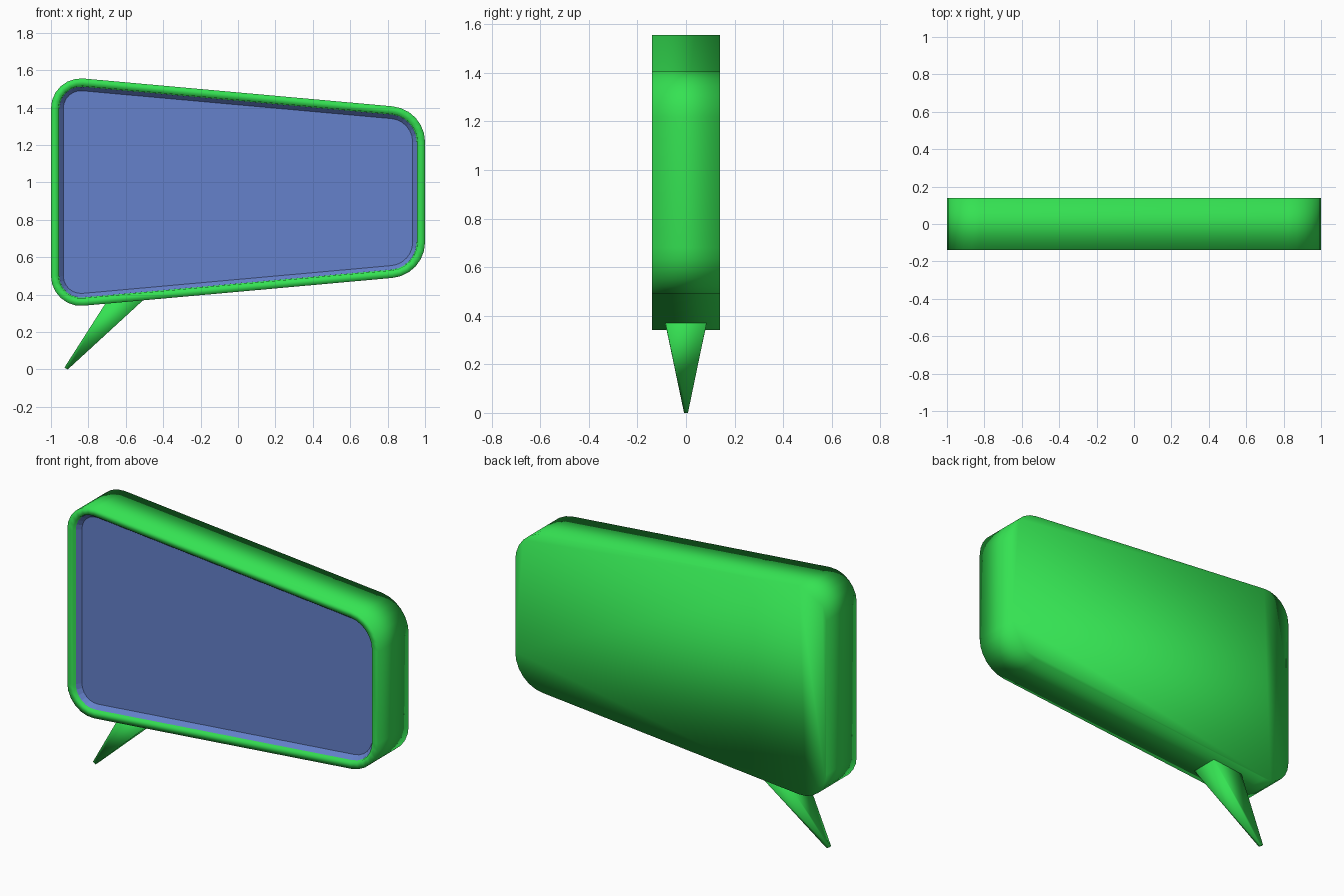
import bpy, bmesh, math
from mathutils import Vector

if "Cube" in bpy.data.objects:
    bpy.data.objects.remove(bpy.data.objects["Cube"])

def material(name, color):
    m = bpy.data.materials.new(name)
    m.diffuse_color = (*color, 1)
    m.use_nodes = True
    m.node_tree.nodes["Principled BSDF"].inputs["Base Color"].default_value = m.diffuse_color
    return m

GREEN = material("green", (0.035, 0.76, 0.085))
BLUE = material("blue", (0.13, 0.22, 0.60))

CORNERS = [Vector(p) for p in [(-1, 0.325), (1, 0.505), (1, 1.391), (-1, 1.571)]]
TANGENT, SEGMENTS = 0.175, 6

def outline(inset):
    """Rounded trapezoid, moved inwards by inset, as (x, z) points."""
    pts = []
    for i, c in enumerate(CORNERS):
        to_prev = (CORNERS[i - 1] - c).normalized()
        to_next = (CORNERS[(i + 1) % 4] - c).normalized()
        half = to_prev.angle(to_next) / 2
        radius = TANGENT * math.tan(half)
        centre = c + (to_prev + to_next).normalized() * TANGENT / math.cos(half)
        n = Vector((-to_prev.y, to_prev.x))
        start = math.atan2(n.y, n.x)
        if n.dot(c - centre) < 0:
            start += math.pi
        sweep = math.pi - 2 * half
        for k in range(SEGMENTS + 1):
            a = start + sweep * k / SEGMENTS
            pts.append(centre + Vector((math.cos(a), math.sin(a))) * (radius - inset))
    return pts

def finish(bm, name, mat):
    bmesh.ops.recalc_face_normals(bm, faces=bm.faces)
    me = bpy.data.meshes.new(name)
    bm.to_mesh(me)
    bm.free()
    ob = bpy.data.objects.new(name, me)
    bpy.context.collection.objects.link(ob)
    me.materials.append(mat)
    return ob

def loft(bm, rings, cap_first, cap_last):
    loops = [[bm.verts.new(p) for p in ring] for ring in rings]
    for a, b in zip(loops, loops[1:]):
        for i in range(len(a)):
            j = (i + 1) % len(a)
            bm.faces.new((a[i], a[j], b[j], b[i]))
    if cap_first:
        bm.faces.new(loops[0])
    if cap_last:
        bm.faces.new(loops[-1][::-1])

def shell(profile, cap_first, cap_last):
    bm = bmesh.new()
    loft(bm, [[(p.x, y, p.y) for p in outline(d)] for d, y in profile], cap_first, cap_last)
    return bm

# Bubble body with front rim and shallow recess
body = finish(shell([(0, 0.14), (0, -0.14), (0.04, -0.14), (0.047, -0.09)], True, True),
              "bubble_body", GREEN)
body.data.shade_smooth()

# Blue face plate with a sloped border, sunk behind the rim
face = finish(shell([(0.044, -0.092), (0.044, -0.125), (0.066, -0.10)], True, True),
              "face_panel", BLUE)
face.data.shade_flat()

# Tapered tail leaning to the lower left
bm = bmesh.new()
def section(x0, z0, x1, z1, w):
    return [(x0, -w, z0), (x1, -w, z1), (x1, w, z1), (x0, w, z0)]
loft(bm, [section(-0.685, 0.39, -0.48, 0.395, 0.09),
          section(-0.928, 0.01, -0.91, 0.0, 0.008)], True, True)
tail = finish(bm, "speech_tail", GREEN)
tail.data.shade_smooth()
